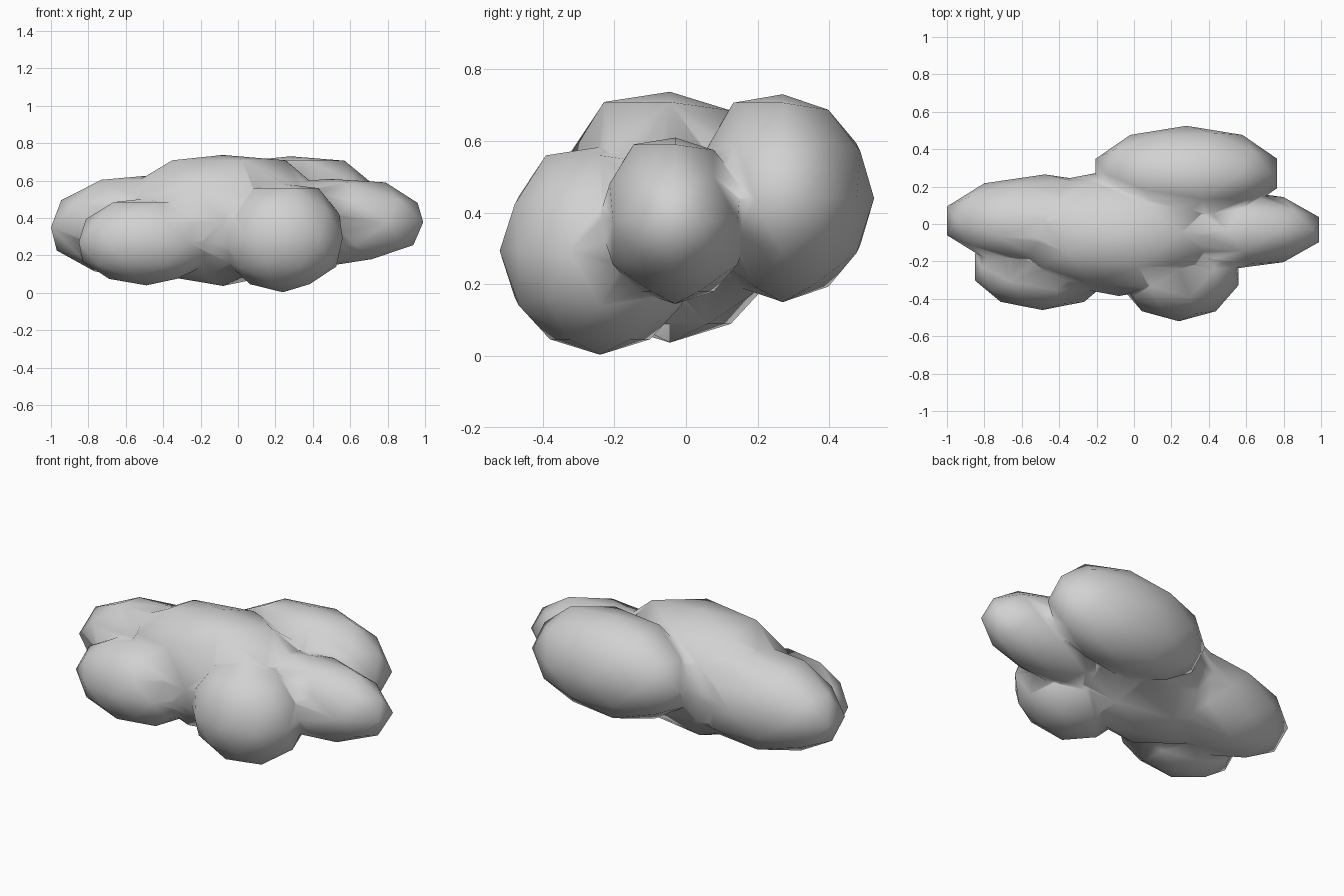
import bpy, bmesh
from mathutils import Vector

cube = bpy.data.objects.get("Cube")
if cube:
    bpy.data.objects.remove(cube, do_unlink=True)

grey = bpy.data.materials.new("cloud_grey")
grey.use_nodes = True
colour = (0.64, 0.64, 0.64, 1)
grey.diffuse_color = colour
grey.node_tree.nodes["Principled BSDF"].inputs["Base Color"].default_value = colour


def puff(name, centre, radii):
    """Stretched low-poly ball, slightly fuller on the front of its crown."""
    bm = bmesh.new()
    bmesh.ops.create_icosphere(bm, subdivisions=2, radius=1)
    for v in bm.verts:
        if 0.8 < v.co.z < 0.9 and (v.co.x > 0.4 or v.co.y < -0.1):
            v.co *= 1.08
        v.co = Vector(c + p * r for c, p, r in zip(centre, v.co, radii))
    for f in bm.faces:
        f.smooth = True
    mesh = bpy.data.meshes.new(name)
    bm.to_mesh(mesh)
    bm.free()
    mesh.materials.append(grey)
    obj = bpy.data.objects.new(name, mesh)
    bpy.context.collection.objects.link(obj)
    return obj


# Main body and the five puffs around it
cloud = puff("cloud", (-0.08, -0.045, 0.387), (0.59, 0.34, 0.35))
puffs = [
    puff("left_puff", (0.49, -0.03, 0.377), (0.526, 0.215, 0.232)),
    puff("back_puff", (0.28, 0.27, 0.44), (0.51, 0.255, 0.29)),
    puff("front_left_puff", (0.24, -0.24, 0.293), (0.336, 0.28, 0.29)),
    puff("front_right_puff", (-0.49, -0.23, 0.272), (0.38, 0.23, 0.232)),
    puff("right_puff", (-0.477, 0.017, 0.35), (0.55, 0.248, 0.277)),
]

# Fuse everything into one continuous smooth skin
bpy.context.view_layer.objects.active = cloud
for p in puffs:
    mod = cloud.modifiers.new("fuse", "BOOLEAN")
    mod.operation = "UNION"
    mod.solver = "EXACT"
    mod.object = p
    bpy.ops.object.modifier_apply(modifier=mod.name)
    bpy.data.objects.remove(p, do_unlink=True)
for f in cloud.data.polygons:
    f.use_smooth = True
